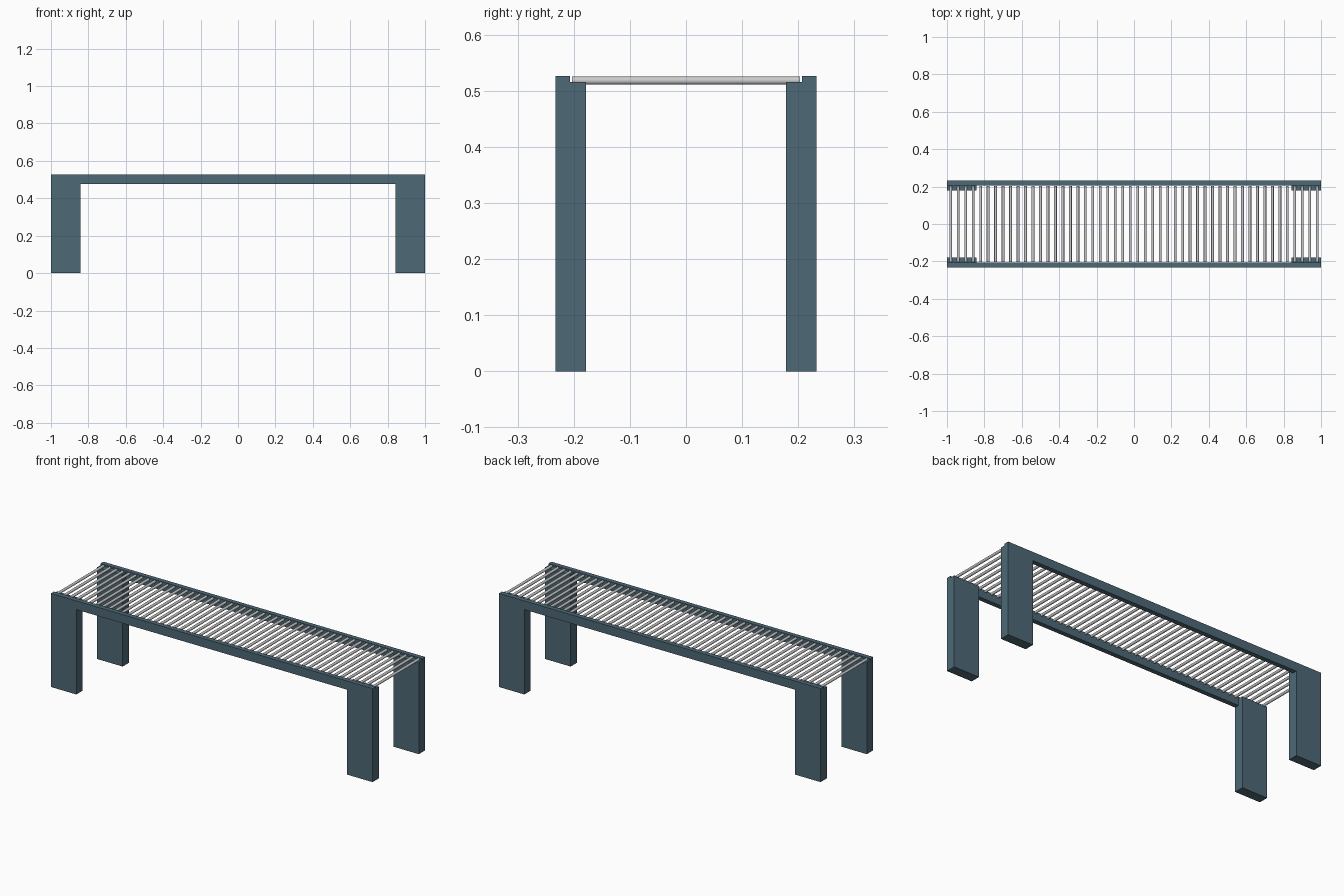
import bpy, bmesh, math
from mathutils import Matrix, Vector

if "Cube" in bpy.data.objects:
    bpy.data.objects.remove(bpy.data.objects["Cube"])

steel = bpy.data.materials.new("blue_grey_paint")
steel.diffuse_color = (0.075, 0.14, 0.18, 1)
steel.use_nodes = True
steel.node_tree.nodes["Principled BSDF"].inputs["Base Color"].default_value = steel.diffuse_color


def finish(bm, name, mat=None):
    mesh = bpy.data.meshes.new(name)
    bm.to_mesh(mesh)
    bm.free()
    if mat:
        mesh.materials.append(mat)
    obj = bpy.data.objects.new(name, mesh)
    bpy.context.collection.objects.link(obj)
    return obj


def extrude(bm, faces, dy):
    res = bmesh.ops.extrude_face_region(bm, geom=faces)
    verts = [g for g in res["geom"] if isinstance(g, bmesh.types.BMVert)]
    bmesh.ops.translate(bm, verts=verts, vec=(0, dy, 0))


# Side frames: bridge-shaped outline, legs thickened inwards below a rod ledge
Y_IN, Y_STEP, Y_OUT = 0.178, 0.207, 0.233
xs = (-1, -0.842, 0.842, 1)
zs = (0, 0.477, 0.516, 0.526)
bm = bmesh.new()
grid = [[bm.verts.new((x, Y_STEP, z)) for z in zs] for x in xs]
legs, cells = [], []
for i in range(3):
    for j in range(3):
        if i == 1 and j == 0:
            continue  # opening between the legs
        f = bm.faces.new((grid[i][j], grid[i + 1][j], grid[i + 1][j + 1], grid[i][j + 1]))
        cells.append(f)
        if i != 1 and j < 2:
            legs.append(f)
bmesh.ops.delete(bm, geom=[v for v in bm.verts if not v.link_faces], context="VERTS")
extrude(bm, cells, Y_OUT - Y_STEP)
extrude(bm, legs, Y_IN - Y_STEP)
bmesh.ops.recalc_face_normals(bm, faces=bm.faces)
bmesh.ops.dissolve_limit(bm, angle_limit=0.01, verts=bm.verts, edges=bm.edges)
frame = finish(bm, "side_frames", steel)
mirror = frame.modifiers.new("mirror", "MIRROR")
mirror.use_axis = (False, True, False)
mirror.use_clip = False

# Seat: row of round rods resting on the ledges
bm = bmesh.new()
for i in range(50):
    place = Matrix.Translation(Vector((-0.98 + 0.04 * i, 0, 0.518)))
    bmesh.ops.create_cone(bm, cap_ends=True, segments=20, radius1=0.0073, radius2=0.0073,
                          depth=0.406, matrix=place @ Matrix.Rotation(math.pi / 2, 4, "X"))
rods = finish(bm, "seat_rods")
bpy.context.view_layer.objects.active = rods
rods.select_set(True)
bpy.ops.object.shade_smooth_by_angle(angle=math.radians(40))
